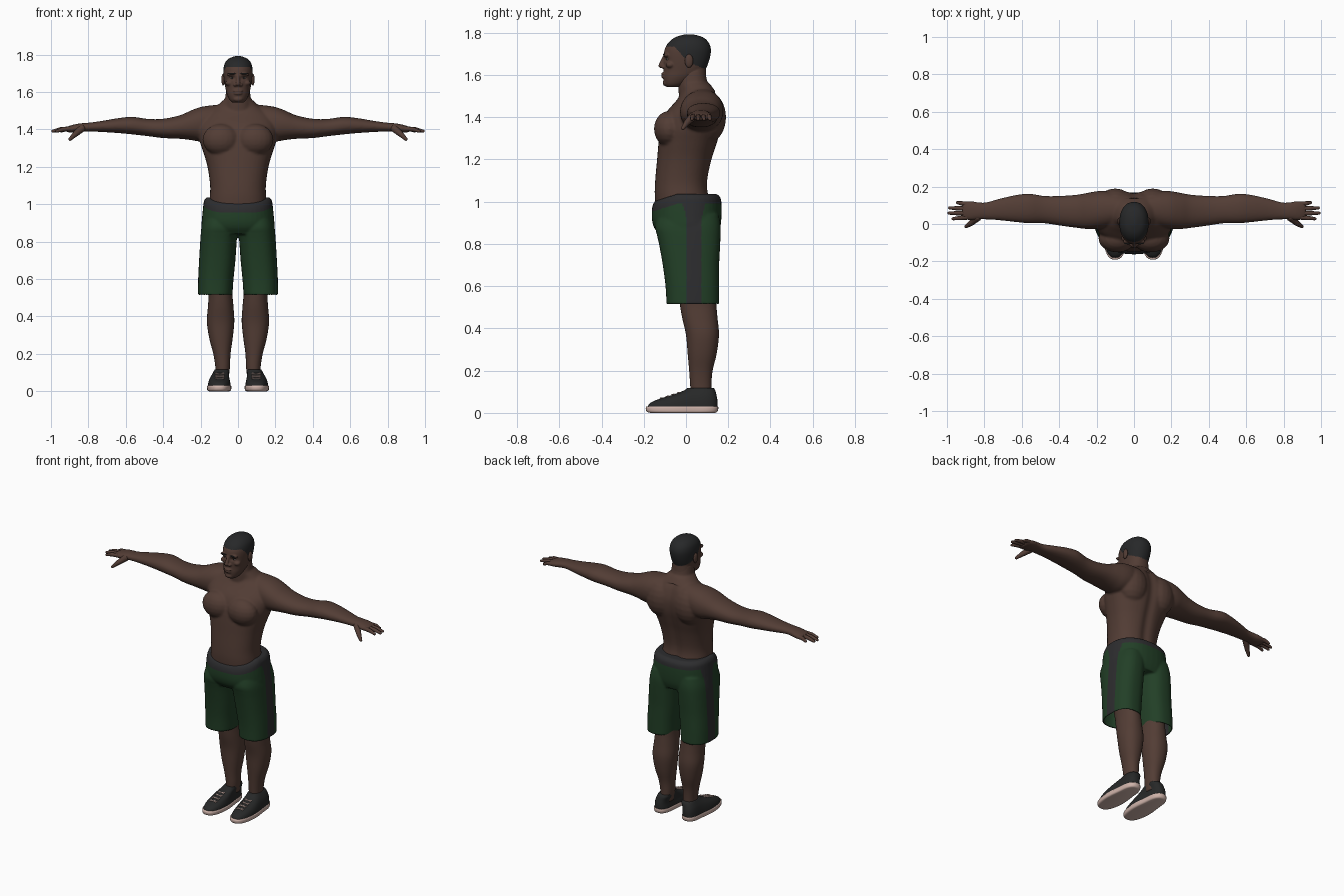
import bpy, bmesh, math
from mathutils import Matrix, Vector

if "Cube" in bpy.data.objects:
    bpy.data.objects.remove(bpy.data.objects["Cube"])


def material(name, r, g, b):
    m = bpy.data.materials.new(name)
    m.diffuse_color = (r, g, b, 1)
    m.use_nodes = True
    m.node_tree.nodes["Principled BSDF"].inputs["Base Color"].default_value = m.diffuse_color
    return m


SKIN = material("dark brown skin", .085, .046, .035)
HAIR = material("black hair", .02, .021, .022)
GREEN = material("dark green cloth", .016, .05, .02)
GREY = material("charcoal trim", .026, .026, .028)
SHOE = material("black canvas", .02, .021, .021)
RUBBER = material("pale pink rubber", .62, .45, .40)
EYE = material("eye white", .35, .32, .30)


def loft(bm, rings, axis="z", side=1, p=2.2, n=40, sub=4):
    """Smooth closed skin through rings (t, a0, a1, b0, b1) of superellipses."""
    fine = []
    for i in range(len(rings) - 1):
        q = [rings[max(0, min(len(rings) - 1, i + k))] for k in (-1, 0, 1, 2)]
        for s in range(sub):
            u = s / sub
            fine.append([.5 * (2 * b + (c - a) * u + (2 * a - 5 * b + 4 * c - d) * u * u
                               + (3 * b - a - 3 * c + d) * u ** 3) for a, b, c, d in zip(*q)])
    fine.append(rings[-1])
    loops = []
    for t, a0, a1, b0, b1 in fine:
        loop = []
        for k in range(n):
            w = 2 * math.pi * k / n
            c, s = math.cos(w), math.sin(w)
            a = (a0 + a1) / 2 + (a1 - a0) / 2 * math.copysign(abs(c) ** (2 / p), c)
            b = (b0 + b1) / 2 + (b1 - b0) / 2 * math.copysign(abs(s) ** (2 / p), s)
            co = (t, a, b) if axis == "x" else (a, b, t)
            loop.append(bm.verts.new((co[0] * side, co[1], co[2])))
        loops.append(loop)
    for l0, l1 in zip(loops, loops[1:]):
        for k in range(n):
            bm.faces.new((l0[k], l0[(k + 1) % n], l1[(k + 1) % n], l1[k]))
    bm.faces.new(loops[0][::-1])
    bm.faces.new(loops[-1])


def centred(rings):
    return [(z, -x, x, y0, y1) for z, x, y0, y1 in rings]


def ball(bm, c, r, seg=20):
    bmesh.ops.create_uvsphere(bm, u_segments=seg, v_segments=seg // 2, radius=1,
                              matrix=Matrix.Translation(c) @ Matrix.Diagonal((*r, 1)))


def tube(bm, pts, radii, seg=12):
    """Rounded tapering tube through points."""
    for c, r in zip(pts, radii):
        ball(bm, c, (r, r, r), seg)
    for a, b, r0, r1 in zip(pts, pts[1:], radii, radii[1:]):
        a, b = Vector(a), Vector(b)
        m = Matrix.Translation((a + b) / 2) @ (b - a).to_track_quat("Z", "Y").to_matrix().to_4x4()
        bmesh.ops.create_cone(bm, segments=seg, radius1=r0, radius2=r1,
                              depth=(b - a).length, matrix=m)


def finish(name, bm, mats, voxel=0, smooth=0, edit=None, rule=None):
    """Make the object; optionally fuse its pieces, reshape and colour by rule."""
    bmesh.ops.recalc_face_normals(bm, faces=bm.faces)
    me = bpy.data.meshes.new(name)
    bm.to_mesh(me)
    ob = bpy.data.objects.new(name, me)
    bpy.context.collection.objects.link(ob)
    if voxel:
        r = ob.modifiers.new("fuse", "REMESH")
        r.mode, r.voxel_size = "VOXEL", voxel
        s = ob.modifiers.new("soften", "SMOOTH")
        s.factor, s.iterations = .5, smooth
        dg = bpy.context.evaluated_depsgraph_get()
        me = bpy.data.meshes.new_from_object(ob.evaluated_get(dg))
        ob.modifiers.clear()
        ob.data = me
    me.materials.clear()
    for m in mats:
        me.materials.append(m)
    bm.clear()
    bm.from_mesh(me)
    if edit:
        edit(bm)
    bm.normal_update()
    for f in bm.faces:
        f.smooth = True
        f.material_index = rule(f.calc_center_median()) if rule else 0
    bm.to_mesh(me)
    bm.free()
    return ob


# Torso and arms, fused into one skin
bm = bmesh.new()
loft(bm, centred([(.85, .155, -.12, .13), (.95, .16, -.14, .135), (1.03, .152, -.148, .11),
                  (1.10, .149, -.146, .105), (1.20, .163, -.137, .125), (1.28, .186, -.13, .15),
                  (1.35, .208, -.12, .17), (1.42, .21, -.095, .175), (1.48, .18, -.045, .16),
                  (1.52, .12, -.02, .14), (1.56, .075, -.03, .112)]), p=2.3)
loft(bm, centred([(1.45, .085, -.03, .125), (1.52, .075, -.035, .112),
                  (1.58, .067, -.035, .098), (1.63, .06, -.02, .09)]))
for s in (1, -1):
    ball(bm, (s * .09, -.08, 1.345), (.1, .072, .085))
    ball(bm, (s * .10, .108, 1.40), (.10, .082, .12))
    loft(bm, [(.08, 0, .16, 1.36, 1.535), (.15, -.02, .175, 1.34, 1.528),
              (.20, -.027, .175, 1.335, 1.52), (.25, -.027, .166, 1.343, 1.502),
              (.31, -.02, .156, 1.35, 1.476), (.40, -.008, .15, 1.354, 1.457),
              (.48, .004, .15, 1.364, 1.456), (.56, .004, .162, 1.373, 1.467),
              (.63, .01, .155, 1.38, 1.462), (.72, .02, .135, 1.386, 1.447),
              (.79, .024, .116, 1.389, 1.437), (.83, .024, .116, 1.388, 1.434),
              (.87, .02, .122, 1.384, 1.428), (.90, .022, .122, 1.384, 1.42),
              (.92, .028, .118, 1.388, 1.412)], "x", s)


def spine(b):
    for v in b.verts:
        if v.co.y > .05 and v.co.z < 1.52:
            v.co.y -= .012 * math.exp(-(v.co.x / .03) ** 2)


finish("torso_and_arms", bm, [SKIN], .007, 5, spine)

# Fingers and thumbs
for s, label in ((1, "left"), (-1, "right")):
    bm = bmesh.new()
    for y0, y1, tip in ((.035, .028, .968), (.058, .058, .99), (.082, .086, .986), (.107, .114, .945)):
        ym = (y0 + y1) / 2
        tube(bm, [(s * .895, y0, 1.404), (s * (tip * .55 + .895 * .45), ym, 1.401),
                  (s * tip, y1, 1.391)], [.0125, .0115, .008])
    tube(bm, [(s * .835, .035, 1.405), (s * .87, .005, 1.375), (s * .898, -.014, 1.348)],
         [.02, .015, .009])
    finish(label + "_fingers", bm, [SKIN])

# Head with nose, brow, lips and cheeks; hair coloured above the hairline
bm = bmesh.new()
loft(bm, centred([(1.543, .028, -.092, -.03), (1.558, .045, -.103, .0), (1.59, .06, -.108, .05),
                  (1.62, .067, -.106, .088), (1.66, .074, -.106, .107), (1.70, .078, -.105, .117),
                  (1.73, .077, -.098, .117), (1.757, .069, -.08, .105), (1.778, .05, -.052, .082),
                  (1.79, .022, -.015, .045), (1.793, .006, .008, .022)]))
loft(bm, centred([(1.53, .066, -.025, .105), (1.58, .064, -.03, .097), (1.64, .058, -.02, .093)]))
tube(bm, [(0, -.1, 1.69), (0, -.112, 1.665), (0, -.118, 1.645)], [.009, .010, .013])
ball(bm, (0, -.105, 1.606), (.027, .013, .007))
ball(bm, (0, -.104, 1.592), (.024, .013, .008))
ball(bm, (0, -.095, 1.562), (.026, .016, .015))
for s in (1, -1):
    ball(bm, (s * .014, -.108, 1.639), (.012, .012, .009))
    ball(bm, (s * .03, -.093, 1.694), (.03, .015, .010))
    ball(bm, (s * .046, -.074, 1.648), (.022, .022, .016))


def sockets(b):
    for v in b.verts:
        if v.co.y < -.06:
            d = (abs(v.co.x) - .031) ** 2 / .018 ** 2 + (v.co.z - 1.675) ** 2 / .010 ** 2
            v.co.y += .008 * math.exp(-d)


def hairline(c):
    if c.y < -.055:
        line = 1.735
    elif c.y < .0:
        line = 1.735 - (c.y + .055) * 1.1
    else:
        line = 1.665 - .4 * c.y
    return int(c.z > line)


finish("head", bm, [SKIN, HAIR], .004, 3, sockets, hairline)

# Ears, eyes, irises and eyebrows
parts = (("ears", SKIN, (.079, .014, 1.667), (.010, .02, .032)),
         ("eyes", EYE, (.031, -.084, 1.675), (.013, .009, .005)),
         ("irises", HAIR, (.031, -.0905, 1.675), (.005, .004, .005)),
         ("eyebrows", HAIR, (.032, -.1035, 1.698), (.022, .005, .004)))
for name, mat, c, r in parts:
    bm = bmesh.new()
    for s in (1, -1):
        ball(bm, (s * c[0], c[1], c[2]), r)
    finish(name, bm, [mat])


# Shorts: hips and two legs fused, open hems, trim by rule
def dip(y):
    return .035 * max(0, min(1, (-y - .04) / .11))


bm = bmesh.new()
loft(bm, centred([(.84, .18, -.125, .15), (.88, .195, -.148, .163), (.93, .192, -.16, .168),
                  (.99, .186, -.162, .168), (1.02, .181, -.157, .163),
                  (1.037, .168, -.148, .145)]), p=2.4)
for s in (1, -1):
    loft(bm, [(.512, .03, .214, -.092, .157), (.60, .024, .213, -.097, .157),
              (.70, .014, .208, -.11, .157), (.80, .007, .202, -.128, .162),
              (.88, .0, .195, -.145, .164), (.94, .0, .18, -.14, .155)], side=s, p=2.5)


def tailor(b):
    b.normal_update()
    hems = [f for f in b.faces if f.normal.z < -.5 and f.calc_center_median().z < .54]
    bmesh.ops.delete(b, geom=hems, context="FACES")
    for v in b.verts:
        v.co.z -= dip(v.co.y) * max(0, min(1, (v.co.z - .85) / .12))


def trim(c):
    if c.z > .992 - dip(c.y):
        return 1
    k = max(0, (c.z - .92) / .07)
    return int(abs(c.x) > .12 and .003 - .02 * k < c.y < .072 + .02 * k)


shorts = finish("shorts", bm, [GREEN, GREY], .007, 3, tailor, trim)
shorts.modifiers.new("cloth", "SOLIDIFY").thickness = .005

# Legs, shoes, soles and laces
for s, label in ((1, "left"), (-1, "right")):
    bm = bmesh.new()
    loft(bm, [(.07, .05, .118, .025, .12), (.13, .043, .121, .02, .12), (.20, .04, .132, .015, .126),
              (.28, .029, .153, .008, .145), (.37, .02, .166, 0, .156), (.45, .024, .161, -.018, .149),
              (.52, .03, .157, -.03, .143), (.60, .03, .165, -.04, .14), (.70, .02, .175, -.05, .14)],
         side=s)
    finish(label + "_leg", bm, [SKIN])

    def waist(b, s=s):
        for v in b.verts:
            v.co.x = s * .1 + (v.co.x - s * .1) * (1 - .13 * math.exp(-((v.co.y - .05) / .06) ** 2))

    bm = bmesh.new()
    loft(bm, [(.02, .038, .163, -.184, .148), (.045, .040, .160, -.172, .149),
              (.065, .043, .155, -.130, .148), (.085, .043, .147, -.065, .144),
              (.105, .040, .135, -.012, .139), (.117, .041, .127, .006, .132)],
         side=s, p=2.5)
    finish(label + "_shoe", bm, [SHOE], edit=waist)
    bm = bmesh.new()
    loft(bm, [(0, .046, .156, -.168, .138), (.004, .038, .164, -.184, .147),
              (.014, .035, .166, -.19, .152), (.028, .035, .166, -.19, .153),
              (.031, .039, .162, -.184, .149)], side=s, p=2.5, sub=2)
    finish(label + "_sole", bm, [RUBBER], edit=waist)
    bm = bmesh.new()
    for i in range(4):
        y, z = -.035 - .027 * i, .0965 - .0085 * i
        for e in (1, -1):
            tube(bm, [(s * .097 - e * .022, y + .006, z), (s * .097 + e * .022, y - .006, z - .002)],
                 [.003, .003], 8)
    finish(label + "_laces", bm, [RUBBER])
